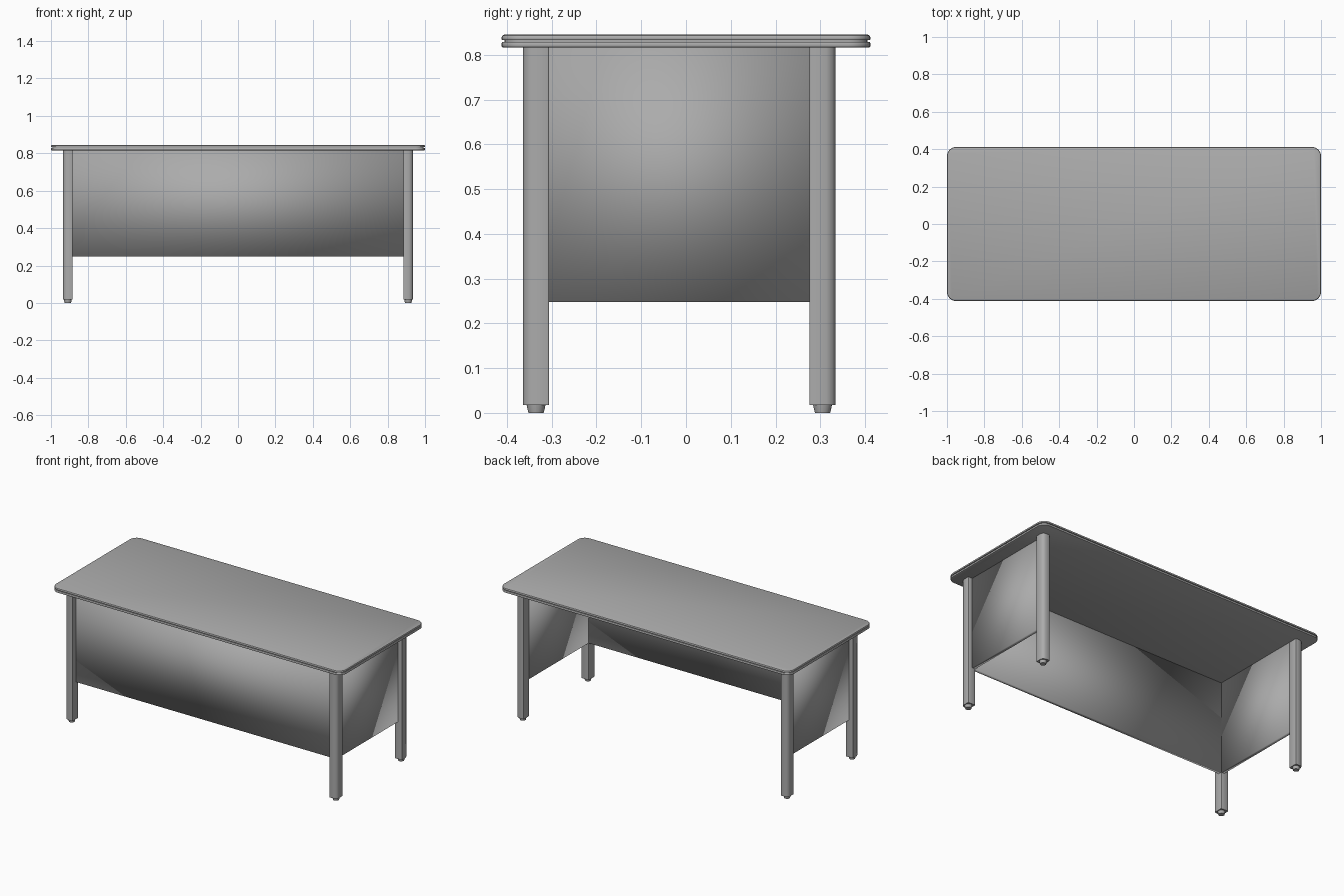
import bpy, bmesh, math

if "Cube" in bpy.data.objects:
    bpy.data.objects.remove(bpy.data.objects["Cube"])

grey = bpy.data.materials.new("dark_grey")
grey.diffuse_color = (0.41, 0.41, 0.41, 1)
grey.use_nodes = True
grey.node_tree.nodes["Principled BSDF"].inputs["Base Color"].default_value = grey.diffuse_color


def finish(name, bm, angle):
    bmesh.ops.recalc_face_normals(bm, faces=bm.faces)
    mesh = bpy.data.meshes.new(name)
    bm.to_mesh(mesh)
    bm.free()
    mesh.materials.append(grey)
    ob = bpy.data.objects.new(name, mesh)
    bpy.context.collection.objects.link(ob)
    bpy.ops.object.select_all(action='DESELECT')
    ob.select_set(True)
    bpy.context.view_layer.objects.active = ob
    bpy.ops.object.shade_smooth_by_angle(angle=math.radians(angle))
    return ob


def outline(hx, hy, radii, seg=8):
    """Rounded rectangle; radii in order ++, -+, --, +-."""
    pts = []
    signs = ((1, 1), (-1, 1), (-1, -1), (1, -1))
    for i, ((sx, sy), r) in enumerate(zip(signs, radii)):
        for k in range(seg + 1):
            a = math.pi / 2 * (i + k / seg)
            pts.append((sx * (hx - r) + r * math.cos(a),
                        sy * (hy - r) + r * math.sin(a)))
    return pts


def loft(name, cx, cy, rings, angle=35):
    """Skin a stack of (outline, z) rings and cap both ends."""
    bm = bmesh.new()
    loops = [[bm.verts.new((cx + x, cy + y, z)) for x, y in pts] for pts, z in rings]
    n = len(loops[0])
    for a, b in zip(loops, loops[1:]):
        for i in range(n):
            j = (i + 1) % n
            bm.faces.new((a[i], a[j], b[j], b[i]))
    bm.faces.new(loops[0])
    bm.faces.new(loops[-1])
    return finish(name, bm, angle)


def panel(name, x0, x1, y0, y1, z0, z1):
    """Thin board, shaded smooth all round for a soft top-to-bottom gradient."""
    bm = bmesh.new()
    bmesh.ops.create_cube(bm, size=1)
    for v in bm.verts:
        v.co = ((x0 + x1) / 2 + v.co.x * (x1 - x0),
                (y0 + y1) / 2 + v.co.y * (y1 - y0),
                (z0 + z1) / 2 + v.co.z * (z1 - z0))
    return finish(name, bm, 180)


# Table top: softened edges with a groove round the middle
edge = [(0.004, 0.816), (0.001, 0.8175), (0, 0.820), (0, 0.826), (0.002, 0.829),
        (0.007, 0.829), (0.007, 0.833), (0.001, 0.833), (0, 0.835),
        (0, 0.839), (0.002, 0.843), (0.006, 0.845)]
loft("table_top", 0, 0,
     [(outline(1 - d, 0.412 - d, [0.05 - d] * 4), z) for d, z in edge])

# Legs with rounded outer corner, and tapered feet
LEG_X, LEG_HX, LEG_HY = 0.91, 0.025, 0.029
corners = ((1, 1), (-1, 1), (-1, -1), (1, -1))
for sx, sy in corners:
    label = ("back" if sy > 0 else "front") + ("_right" if sx > 0 else "_left")
    cx, cy = sx * LEG_X, (0.305 if sy > 0 else -0.335)
    radii = [0.02 if c == (sx, sy) else 0.003 for c in corners]
    shape = outline(LEG_HX, LEG_HY, radii, 2)
    loft(label + "_leg", cx, cy, [(shape, 0.018), (shape, 0.816)], 60)
    foot = [(0.021, 0.018), (0.020, 0.012), (0.017, 0.0)]
    loft(label + "_foot", cx, cy,
         [(outline(r, r, [r * 0.999] * 4, 5), z) for r, z in foot])

# Panels flush with the inner faces of the legs
panel("front_panel", -0.89, 0.89, -0.328, -0.306, 0.248, 0.816)
for s, label in ((-1, "left"), (1, "right")):
    x0, x1 = sorted((s * 0.885, s * 0.907))
    panel(label + "_side_panel", x0, x1, -0.308, 0.278, 0.248, 0.816)
